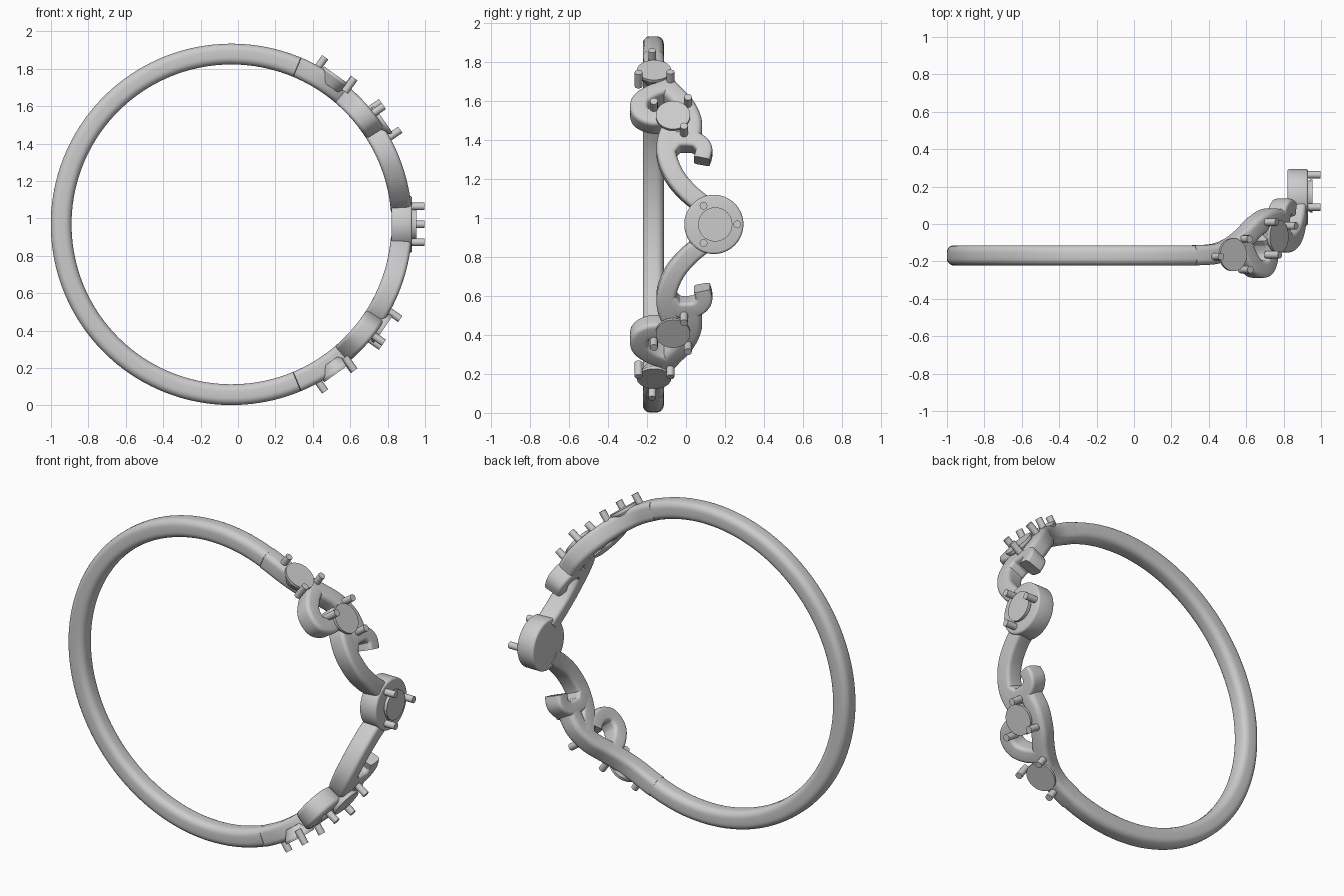
import bpy, bmesh, math
from mathutils import Vector, Matrix

cube = bpy.data.objects.get("Cube")
if cube:
    bpy.data.objects.remove(cube)

CX, CZ = -0.035, 0.968        # ring centre
OUT, INN = 0.966, 0.855       # ring radii
MID, HALF = (OUT + INN) / 2, (OUT - INN) / 2
BAND_Y = -0.168

metal = bpy.data.materials.new("silver_grey")
metal.use_nodes = True
GREY = (0.6, 0.6, 0.6, 1)
metal.diffuse_color = GREY
metal.node_tree.nodes["Principled BSDF"].inputs["Base Color"].default_value = GREY


def finish(name, bm):
    bmesh.ops.recalc_face_normals(bm, faces=bm.faces)
    mesh = bpy.data.meshes.new(name)
    bm.to_mesh(mesh)
    bm.free()
    mesh.materials.append(metal)
    ob = bpy.data.objects.new(name, mesh)
    bpy.context.collection.objects.link(ob)
    bpy.ops.object.select_all(action='DESELECT')
    ob.select_set(True)
    bpy.context.view_layer.objects.active = ob
    bpy.ops.object.shade_smooth_by_angle(angle=math.radians(40))
    return ob


def rounded_section(w, h, r, steps=5):
    """Rounded rectangle outline, half sizes w and h."""
    pts = []
    for k, (sx, sy) in enumerate([(1, 1), (-1, 1), (-1, -1), (1, -1)]):
        for i in range(steps + 1):
            a = math.pi / 2 * (k + i / steps)
            pts.append((sx * (w - r) + r * math.cos(a), sy * (h - r) + r * math.sin(a)))
    return pts


def smooth_path(pts, steps=8):
    """Catmull-Rom curve through the points."""
    p = [Vector(q) for q in pts]
    p = [2 * p[0] - p[1]] + p + [2 * p[-1] - p[-2]]
    out = []
    for i in range(1, len(p) - 2):
        a, b, c, d = p[i - 1:i + 3]
        for k in range(steps):
            t = k / steps
            out.append(0.5 * (2 * b + (c - a) * t + (2 * a - 5 * b + 4 * c - d) * t * t
                              + (3 * b - a - 3 * c + d) * t ** 3))
    return out + [p[-2]]


def wrapped_sweep(name, path, w0, w1, corner):
    """Sweep a rounded bar along (y, arc length), wrapped round the ring."""
    bm = bmesh.new()
    rings = []
    n = len(path) - 1
    for i, p in enumerate(path):
        t = (path[min(i + 1, n)] - path[max(i - 1, 0)]).normalized()
        side = Vector((-t.y, t.x))
        ring = []
        for u, v in rounded_section(w0 + (w1 - w0) * i / n, HALF, corner):
            q = p + side * u
            a, r = q.y / OUT, MID + v
            ring.append(bm.verts.new((CX + r * math.cos(a), q.x, CZ + r * math.sin(a))))
        rings.append(ring)
    for r0, r1 in zip(rings, rings[1:]):
        for k in range(len(r0)):
            j = (k + 1) % len(r0)
            bm.faces.new((r0[k], r0[j], r1[j], r1[k]))
    bm.faces.new(rings[0])
    bm.faces.new(rings[-1])
    return finish(name, bm)


def arc(z):
    return OUT * math.asin((z - CZ) / OUT)


def frame(y, angle):
    """Local x along ring width, local y round the ring, local z outward."""
    c, s = math.cos(angle), math.sin(angle)
    m = Matrix(((0, -s, c), (1, 0, 0), (0, c, s))).to_4x4()
    return Matrix.Translation((CX, y, CZ)) @ m


def cylinder(name, m, r0, r1, lo, hi, bevel=0, seg=40):
    bm = bmesh.new()
    bmesh.ops.create_cone(bm, cap_ends=True, segments=seg, radius1=r0, radius2=r1,
                          depth=hi - lo)
    if bevel:
        rim = [e for e in bm.edges if abs(e.verts[0].co.z - e.verts[1].co.z) < 1e-5]
        bmesh.ops.bevel(bm, geom=rim, offset=bevel, segments=3, profile=0.5, affect='EDGES')
    bm.transform(m @ Matrix.Translation((0, 0, (lo + hi) / 2)))
    return finish(name, bm)


def stone(name, y, angle, prong_angles, top, flip=1):
    """Round stone with three prongs."""
    m = frame(y, angle * flip)
    cylinder(name, m, 0.05, 0.086, top - 0.07, top - 0.015)
    cylinder(name + "_table", m, 0.088, 0.088, top - 0.015, top)
    for i, deg in enumerate(prong_angles):
        a = math.radians(deg) * flip
        off = Matrix.Translation((0.113 * math.cos(a), 0.113 * math.sin(a), 0))
        cylinder(f"{name}_prong_{i + 1}", m @ off, 0.02, 0.02, top - 0.045, top + 0.043, seg=16)


# Plain round band, open on the decorated side
BEND_Z = 1.86
start = arc(BEND_Z)
end = 2 * math.pi * OUT - start
band = [Vector((BAND_Y, start + (end - start) * i / 96)) for i in range(97)]
wrapped_sweep("band", band, 0.054, 0.054, 0.038)

# Scrollwork, given as (y, z) points on the upper half and repeated below
SCROLLS = {
    "shoulder_strand": ([(BAND_Y, BEND_Z), (-0.16, 1.8), (-0.13, 1.74), (-0.075, 1.675),
                         (-0.01, 1.605), (0.03, 1.52), (0.03, 1.43)], 0.054, 0.05, 0.03),
    "side_curl": ([(-0.1, 1.69), (-0.18, 1.66), (-0.235, 1.615), (-0.232, 1.555),
                   (-0.17, 1.525), (-0.1, 1.535), (-0.06, 1.56)], 0.045, 0.05, 0.022),
    "centre_strand": ([(0.09, 1.07), (0.01, 1.14), (-0.06, 1.23), (-0.1, 1.34),
                       (-0.09, 1.44), (-0.04, 1.51), (0.01, 1.56)], 0.05, 0.05, 0.022),
    "hook": ([(-0.09, 1.37), (-0.05, 1.41), (0.01, 1.415), (0.06, 1.405),
              (0.092, 1.365), (0.082, 1.312)], 0.045, 0.042, 0.018),
}
for flip, label in ((1, "upper"), (-1, "lower")):
    for name, (pts, w0, w1, corner) in SCROLLS.items():
        path = smooth_path([(y, arc(z) * flip) for y, z in pts])
        wrapped_sweep(f"{label}_{name}", path, w0, w1, corner)
    stone(f"{label}_inner_stone", -0.067, math.radians(34.7), (47, -60, 150), 0.987, flip)
    stone(f"{label}_outer_stone", -0.164, math.radians(54.4), (95, 225, 318), 0.975, flip)

# Round centre setting and its stone
cylinder("centre_setting", frame(0.143, 0), 0.152, 0.152, INN, OUT, bevel=0.012, seg=64)
stone("centre_stone", 0.15, 0, (0, 122, 238), 0.99)
